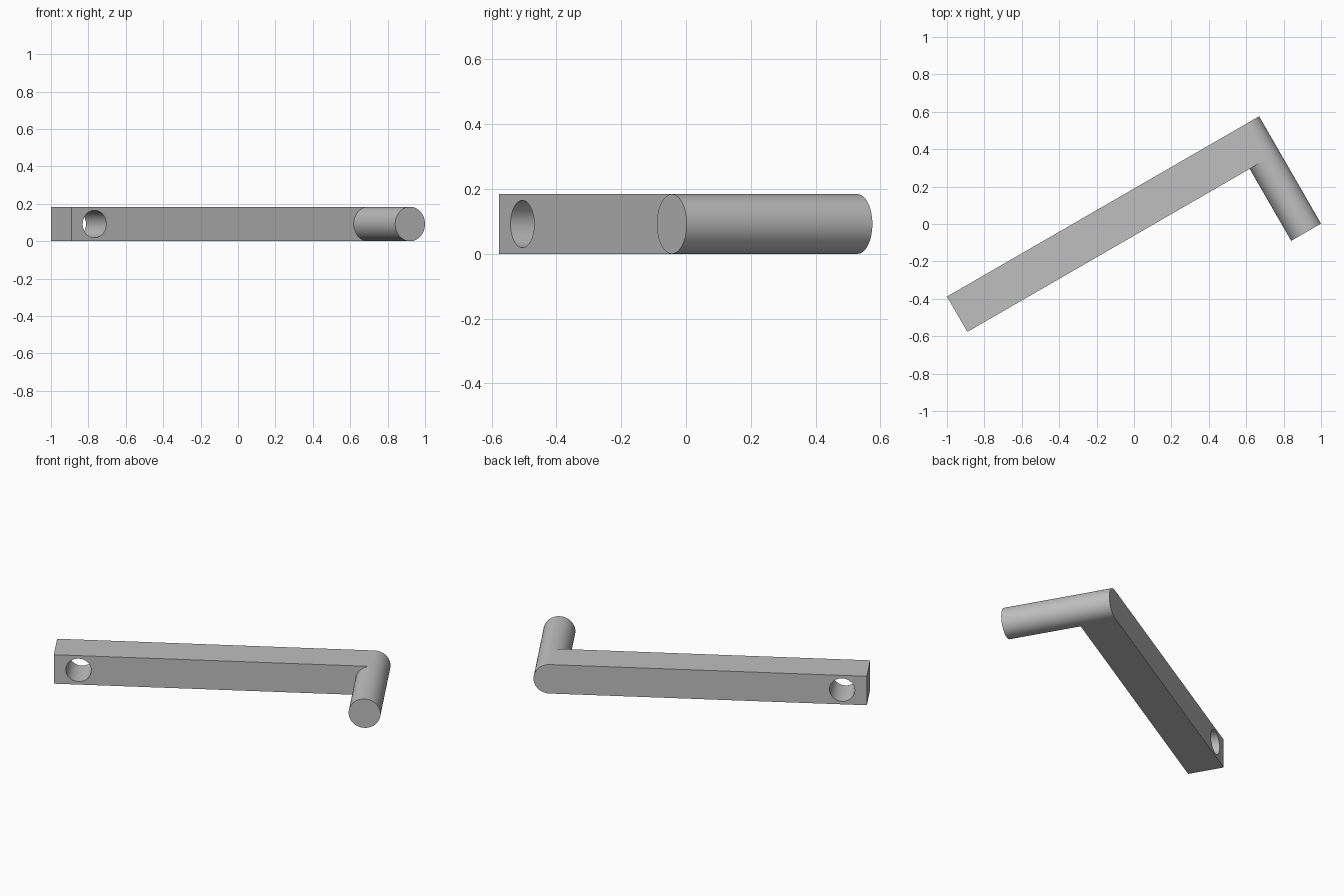
import bpy, bmesh
from math import sin, cos, pi, radians
from mathutils import Matrix, Vector

if "Cube" in bpy.data.objects:
    bpy.data.objects.remove(bpy.data.objects["Cube"])

# Sizes along the bar (u), across it (v) and up (z)
RADIUS = 0.092
BAR_START, PEG_AXIS = -1.06, 0.775
BACK, FRONT, PEG_END = 0.164, -0.054, -0.498
HOLE_U, HOLE_RADIUS = -0.917, 0.073
STEPS = 48
turn = Matrix.Rotation(radians(30), 4, 'Z')

grey = bpy.data.materials.new("plain grey")
grey.use_nodes = True
colour = (0.52, 0.52, 0.52, 1)
grey.diffuse_color = colour
grey.node_tree.nodes["Principled BSDF"].inputs["Base Color"].default_value = colour


def make_object(name, bm):
    bmesh.ops.recalc_face_normals(bm, faces=bm.faces)
    bm.transform(turn)
    mesh = bpy.data.meshes.new(name)
    bm.to_mesh(mesh)
    bm.free()
    mesh.materials.append(grey)
    obj = bpy.data.objects.new(name, mesh)
    bpy.context.collection.objects.link(obj)
    return obj


def half_circle(side):
    """Points from bottom to top of the peg circle, bulging to one side."""
    angles = [pi * i / STEPS - pi / 2 for i in range(STEPS + 1)]
    return [(PEG_AXIS + side * RADIUS * cos(a), RADIUS + RADIUS * sin(a)) for a in angles]


# Bar with a rounded end, and the peg continuing that end forward
bm = bmesh.new()
outer = half_circle(1)
inner = half_circle(-1)[1:-1]
outline = [(BAR_START, 0)] + outer + [(BAR_START, 2 * RADIUS)]


def ring(points, v):
    return [bm.verts.new((u, v, z)) for u, z in points]


def bridge(a, b):
    for i in range(len(a)):
        j = (i + 1) % len(a)
        bm.faces.new((a[i], a[j], b[j], b[i]))


back_ring = ring(outline, BACK)
front_ring = ring(outline, FRONT)
inner_ring = ring(inner, FRONT)
bm.faces.new(back_ring)
bridge(back_ring, front_ring)
bm.faces.new([front_ring[0], front_ring[1]] + inner_ring + [front_ring[-2], front_ring[-1]])
peg_root = front_ring[1:-1] + inner_ring[::-1]
peg_tip = ring(outer + inner[::-1], PEG_END)
bridge(peg_root, peg_tip)
bm.faces.new(peg_tip)
handle = make_object("bar_and_peg", bm)

# Round hole through the far end of the bar
bm = bmesh.new()
place = Matrix.Translation(Vector((HOLE_U, (BACK + FRONT) / 2, RADIUS))) @ Matrix.Rotation(pi / 2, 4, 'X')
bmesh.ops.create_cone(bm, cap_ends=True, segments=2 * STEPS, radius1=HOLE_RADIUS,
                      radius2=HOLE_RADIUS, depth=0.4, matrix=place)
cutter = make_object("hole_cutter", bm)
cutter.hide_render = True

cut = handle.modifiers.new("hole", 'BOOLEAN')
cut.operation = 'DIFFERENCE'
cut.solver = 'EXACT'
cut.object = cutter
bpy.ops.object.select_all(action='DESELECT')
handle.select_set(True)
bpy.context.view_layer.objects.active = handle
bpy.ops.object.modifier_apply(modifier=cut.name)
bpy.data.objects.remove(cutter)
bpy.ops.object.shade_smooth_by_angle(angle=radians(30))
